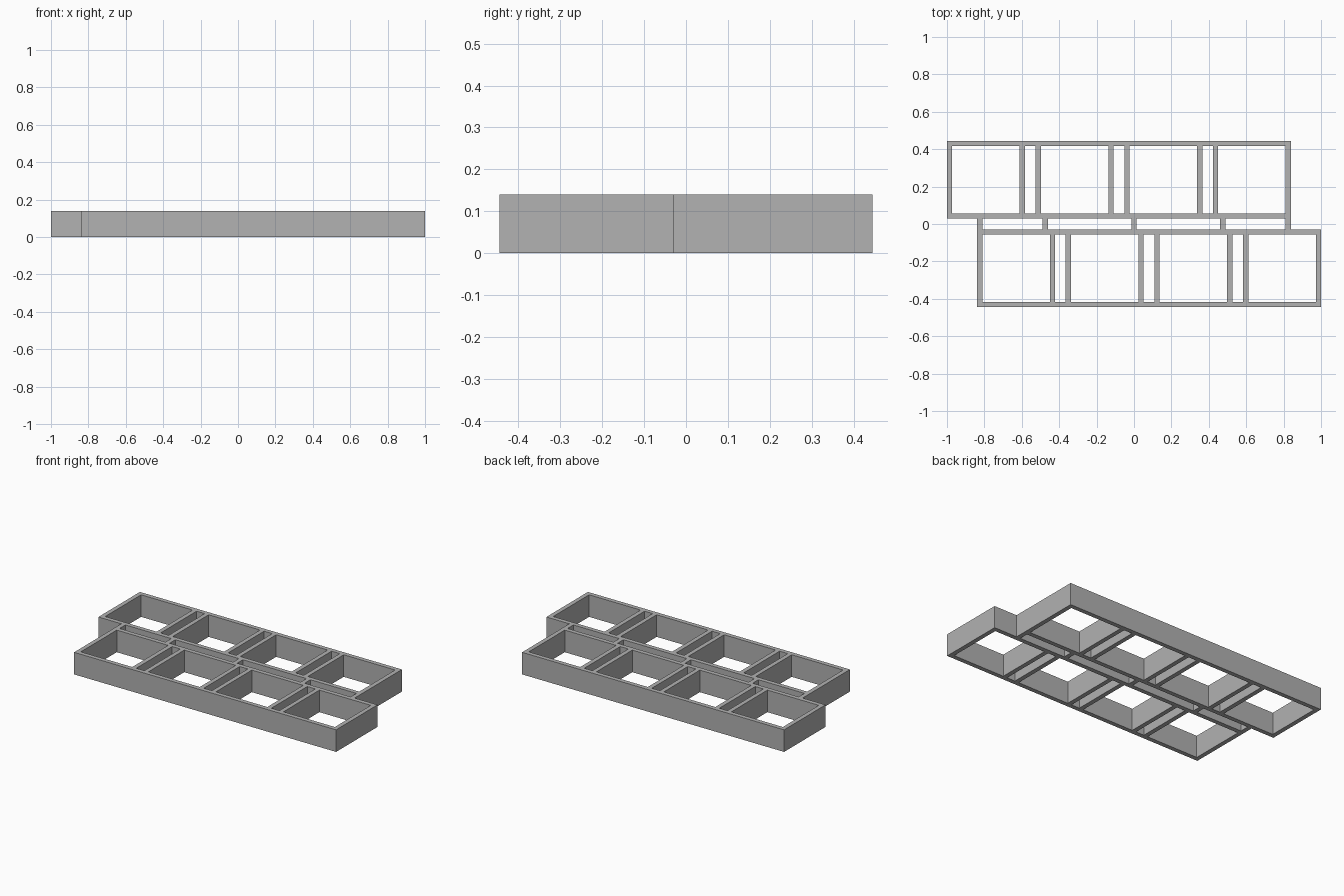
import bpy, bmesh

cube = bpy.data.objects.get("Cube")
if cube:
    bpy.data.objects.remove(cube, do_unlink=True)

HEIGHT = 0.14
WALL = 0.028        # wall thickness
PITCH = 0.474       # spacing of the chambers
CELL = 0.361        # inner width of a chamber
OUTER = 0.445       # outer y of each row
INNER = 0.029       # inner y of each row
LEFT = -1.0
RIGHT = LEFT + 2 * WALL + 3 * PITCH + CELL

grey = bpy.data.materials.new("concrete_grey")
grey.use_nodes = True
colour = (0.445, 0.445, 0.445, 1)
grey.diffuse_color = colour
grey.node_tree.nodes["Principled BSDF"].inputs["Base Color"].default_value = colour

# Back row: two long rails and a pair of cross walls round each chamber
bars = [(LEFT, RIGHT, OUTER - WALL, OUTER),
        (LEFT, RIGHT, INNER, INNER + WALL)]
for i in range(4):
    inner_left = LEFT + WALL + i * PITCH
    for x in (inner_left - WALL, inner_left + CELL):
        bars.append((x, x + WALL, INNER, OUTER))

# Front row: the same row turned half round
bars += [(-x1, -x0, -y1, -y0) for x0, x1, y0, y1 in bars]

# Short webs joining the two rows
end = RIGHT - WALL / 2
for x in (-end, -PITCH, 0, PITCH, end):
    bars.append((x - WALL / 2, x + WALL / 2, -INNER, INNER))


def fused_walls(name, bars, height):
    """Fuse overlapping bars into one plan and extrude it upward."""
    bars = [tuple(round(v, 4) for v in b) for b in bars]
    xs = sorted({v for b in bars for v in b[:2]})
    ys = sorted({v for b in bars for v in b[2:]})
    bm = bmesh.new()
    corners = {}

    def corner(x, y):
        if (x, y) not in corners:
            corners[x, y] = bm.verts.new((x, y, 0))
        return corners[x, y]

    for x0, x1 in zip(xs, xs[1:]):
        for y0, y1 in zip(ys, ys[1:]):
            cx, cy = (x0 + x1) / 2, (y0 + y1) / 2
            if any(a < cx < b and c < cy < d for a, b, c, d in bars):
                bm.faces.new([corner(x0, y0), corner(x1, y0),
                              corner(x1, y1), corner(x0, y1)])
    base = bm.faces[:]
    top = bmesh.ops.extrude_face_region(bm, geom=base, use_keep_orig=True)
    bmesh.ops.translate(bm, vec=(0, 0, height), verts=[
        g for g in top["geom"] if isinstance(g, bmesh.types.BMVert)])
    bmesh.ops.recalc_face_normals(bm, faces=bm.faces[:])
    mesh = bpy.data.meshes.new(name)
    bm.to_mesh(mesh)
    bm.free()
    mesh.materials.append(grey)
    obj = bpy.data.objects.new(name, mesh)
    bpy.context.collection.objects.link(obj)
    return obj


fused_walls("chamber_walls", bars, HEIGHT)
